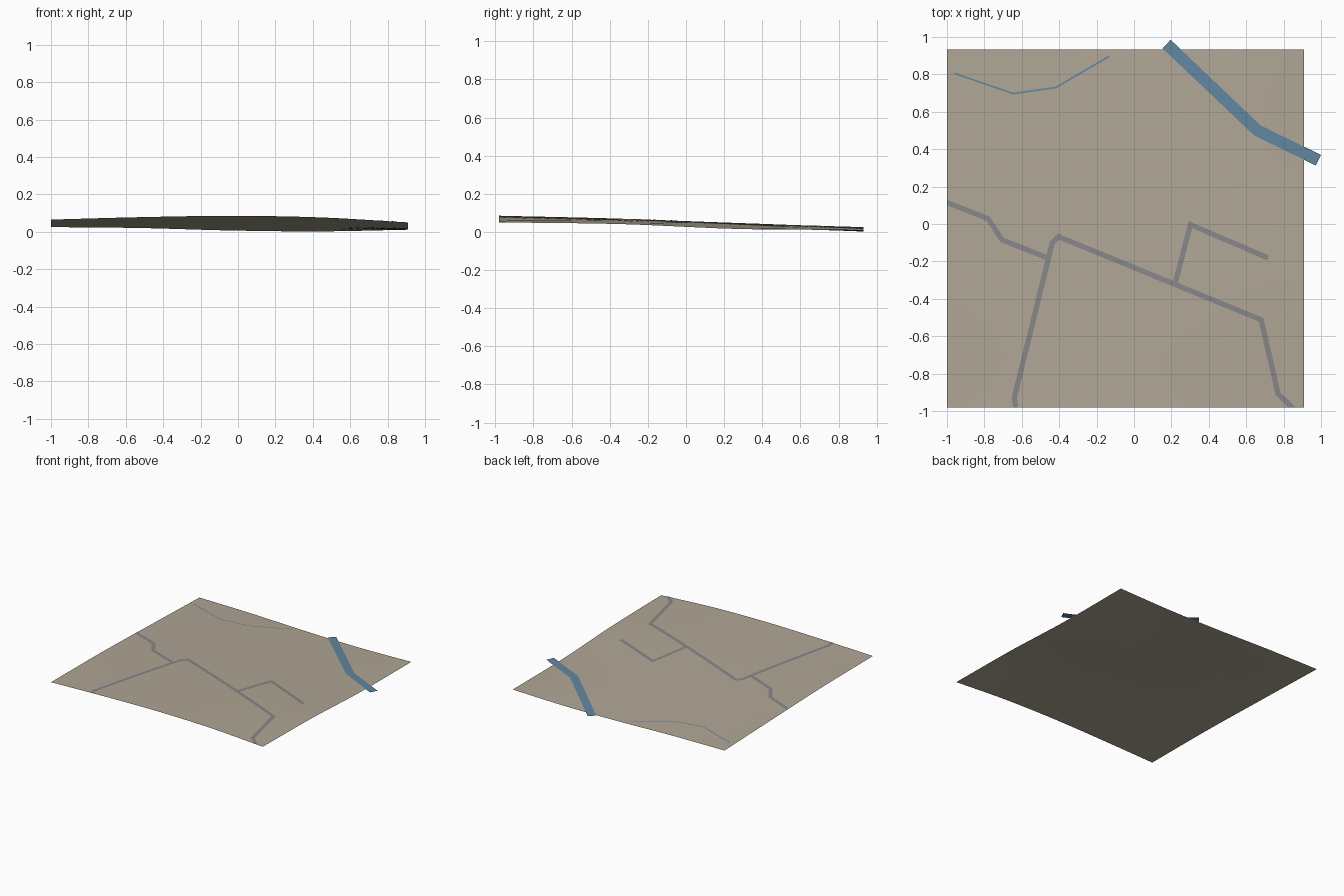
import bpy, bmesh
from mathutils import Vector

if "Cube" in bpy.data.objects:
    bpy.data.objects.remove(bpy.data.objects["Cube"])

X0, X1, Y0, Y1 = -1.0, 0.91, -0.98, 0.932
# Control heights, front row to back row, left to right
CTRL = [[.065, .078, .085, .077, .050],
        [.061, .067, .069, .060, .041],
        [.044, .046, .041, .027, .015],
        [.025, .020, .007, .002, .011]]


def spline(v, t):
    """Catmull-Rom through evenly spaced values, t in 0..1."""
    s = min(max(t, 0), 1) * (len(v) - 1)
    i = min(int(s), len(v) - 2)
    f = s - i
    b, c = v[i], v[i + 1]
    a = v[i - 1] if i > 0 else 2 * b - c
    d = v[i + 2] if i + 2 < len(v) else 2 * c - b
    return b + .5 * f * (c - a + f * (2*a - 5*b + 4*c - d + f * (3*(b - c) + d - a)))


def height(x, y):
    rows = [spline(r, (x - X0) / (X1 - X0)) for r in CTRL]
    return max(0, spline(rows, (y - Y0) / (Y1 - Y0)))


def material(name, rgb):
    m = bpy.data.materials.new(name)
    m.diffuse_color = (*rgb, 1)
    m.use_nodes = True
    m.node_tree.nodes["Principled BSDF"].inputs["Base Color"].default_value = m.diffuse_color
    return m


def finish(bm, name, mat):
    bm.normal_update()
    for f in bm.faces:
        f.smooth = True
        if f.normal.z < 0:
            f.normal_flip()
    me = bpy.data.meshes.new(name)
    bm.to_mesh(me)
    bm.free()
    me.materials.append(mat)
    bpy.context.collection.objects.link(bpy.data.objects.new(name, me))


def ribbon(name, pts, width, mat, lift=.0015, clip=True):
    """Flat mitred strip draped just above the ground."""
    p = [Vector(q) for q in pts]
    dirs = [(b - a).normalized() for a, b in zip(p, p[1:])]
    edge = []
    for i, q in enumerate(p):
        d0, d1 = dirs[max(i - 1, 0)], dirs[min(i, len(dirs) - 1)]
        n0, n1 = Vector((-d0.y, d0.x)), Vector((-d1.y, d1.x))
        m = (n0 + n1).normalized()
        m *= width / 2 / m.dot(n0)
        edge.append((q + m, q - m))
    bm = bmesh.new()
    rows = []
    for (l0, r0), (l1, r1) in zip(edge, edge[1:]):
        n = max(1, int((l1 - l0).length / .05))
        rows += [(l0.lerp(l1, k / n), r0.lerp(r1, k / n)) for k in range(n)]
    rows.append(edge[-1])
    vs = [[bm.verts.new((*c, 0)) for c in r] for r in rows]
    for a, b in zip(vs, vs[1:]):
        bm.faces.new((a[0], a[1], b[1], b[0]))
    # trim at the ground's borders
    if clip:
        for co, no in (((X0, 0, 0), (-1, 0, 0)), ((0, Y0, 0), (0, -1, 0))):
            bmesh.ops.bisect_plane(bm, geom=bm.verts[:] + bm.edges[:] + bm.faces[:],
                                   plane_co=co, plane_no=no, clear_outer=True)
    for v in bm.verts:
        v.co.z = height(v.co.x, v.co.y) + lift
    finish(bm, name, mat)


# Ground sheet
bm = bmesh.new()
bmesh.ops.create_grid(bm, x_segments=40, y_segments=40, size=1)
for v in bm.verts:
    v.co.x = X0 + (v.co.x + 1) / 2 * (X1 - X0)
    v.co.y = Y0 + (v.co.y + 1) / 2 * (Y1 - Y0)
    v.co.z = height(v.co.x, v.co.y)
finish(bm, "ground", material("earth", (.43, .38, .30)))

# Roads
grey = material("road_grey", (.24, .24, .25))
ribbon("main_road", [(-.63, -1.0), (-.64, -.93), (-.437, -.1), (-.405, -.067),
                     (.68, -.512), (.77, -.908), (.86, -.995)], .028, grey)
ribbon("west_road", [(-1.03, .127), (-.78, .028), (-.705, -.085), (-.46, -.182)], .028, grey)
ribbon("east_road", [(.22, -.318), (.302, -.003), (.717, -.182)], .028, grey, .0018)

# Water
blue = material("water_blue", (.12, .24, .35))
ribbon("river", [(.174, .962), (.66, .5), (.986, .341)], .063, blue, clip=False)
ribbon("stream", [(-.962, .806), (-.645, .697), (-.418, .73), (-.132, .897)], .009, blue)
